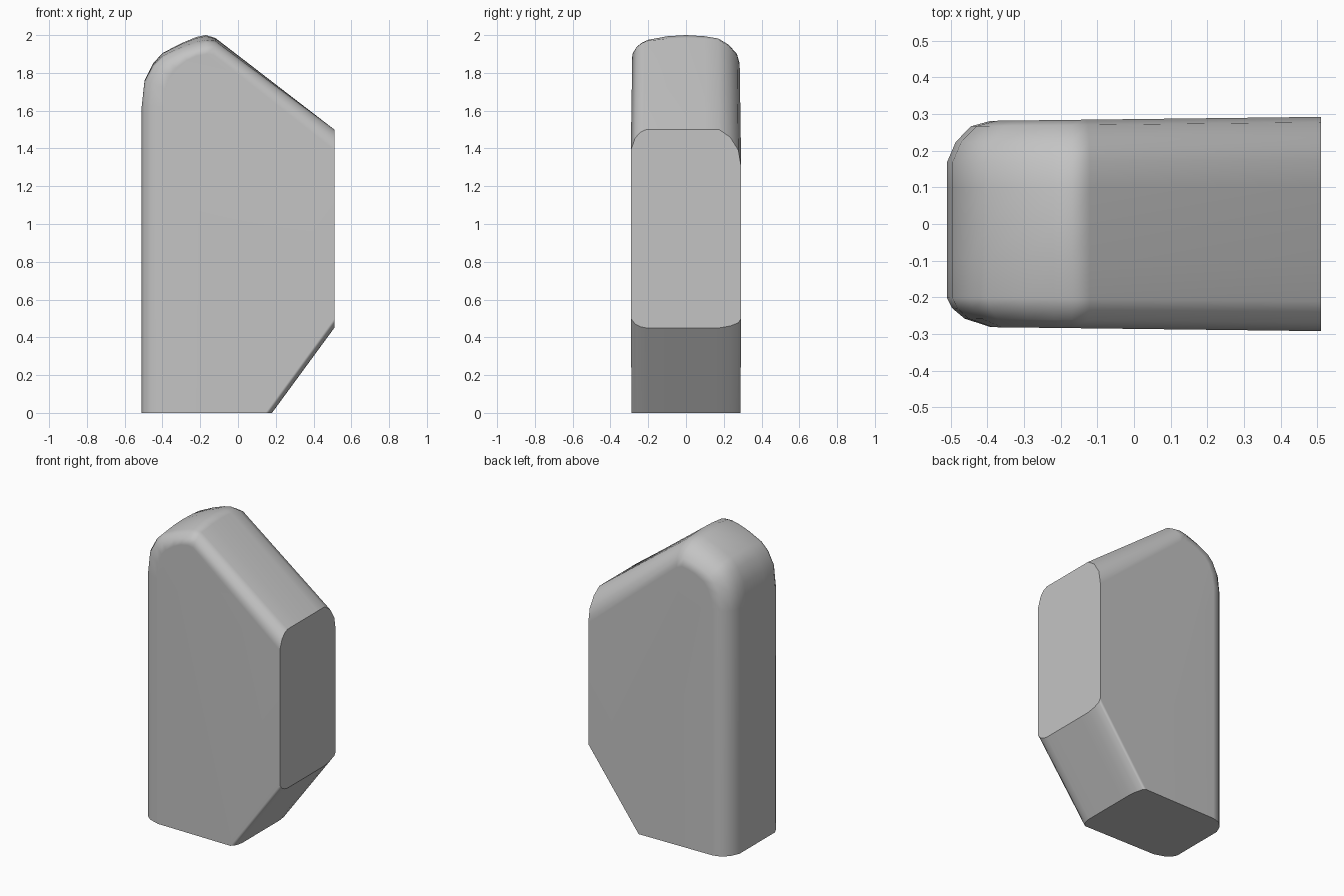
import bpy
import bmesh

if "Cube" in bpy.data.objects:
    bpy.data.objects.remove(bpy.data.objects["Cube"], do_unlink=True)

# One flat colour
grey = bpy.data.materials.new("plain_grey")
grey.use_nodes = True
colour = (0.55, 0.55, 0.55, 1)
grey.diffuse_color = colour
grey.node_tree.nodes["Principled BSDF"].inputs["Base Color"].default_value = colour

# Outline: x, z, inward shift at the front face, at the back face, crown drop
outline = [
    (-0.51, 0.0, (0.12, 0), (0.12, 0), 0),
    (-0.51, 1.62, (0.12, 0), (0.12, 0), 0),
    (-0.495, 1.76, (0.11, -0.03), (0.12, -0.05), 0.01),
    (-0.45, 1.85, (0.09, -0.04), (0.10, -0.07), 0.02),
    (-0.40, 1.905, (0.07, -0.05), (0.08, -0.08), 0.03),
    (-0.30, 1.957, (0.03, -0.05), (0.04, -0.09), 0.04),
    (-0.22, 1.99, (0, -0.05), (0, -0.10), 0.05),
    (-0.17, 2.0, (0, -0.05), (0, -0.10), 0.05),
    (-0.12, 1.985, (-0.01, -0.06), (-0.01, -0.12), 0.03),
    (0.51, 1.5, (0, -0.11), (0, -0.20), 0),
    (0.51, 0.45, (0, 0.05), (0, 0.05), 0),
    (0.18, 0.0, (-0.035, 0), (-0.035, 0), 0),
]

# Layers from front to back: share of the half depth, share of the shift
layers = [(-1, 1), (-0.92, 0.4), (-0.82, 0.12), (-0.72, 0), (-0.35, 0), (0, 0),
          (0.35, 0), (0.6, 0), (0.8, 0.2), (0.95, 0.55), (1, 1)]

bm = bmesh.new()
rings = []
for depth, amount in layers:
    ring = []
    for x, z, front, back, crown in outline:
        shift = front if depth < 0 else back
        px = x + shift[0] * amount
        pz = z + shift[1] * amount - crown * depth ** 2
        half_depth = 0.286 + 0.012 * px      # slightly wider to the left
        ring.append(bm.verts.new((px, depth * half_depth, pz)))
    rings.append(ring)

# Skin between layers, then the flat front and back
for a, b in zip(rings, rings[1:]):
    for i in range(len(a)):
        j = (i + 1) % len(a)
        bm.faces.new((a[i], a[j], b[j], b[i]))
bm.faces.new(rings[0])
bm.faces.new(rings[-1])
bmesh.ops.recalc_face_normals(bm, faces=bm.faces)
bm.normal_update()


def is_cut(face):
    return face.normal.x > 0.99 or face.normal.z < -0.99


# Smooth body with crisp borders around the two cut ends
for face in bm.faces:
    face.smooth = True
for edge in bm.edges:
    if any(is_cut(f) for f in edge.link_faces) and edge.calc_face_angle(0) > 0.4:
        edge.smooth = False

mesh = bpy.data.meshes.new("rounded_block")
bm.to_mesh(mesh)
bm.free()
mesh.materials.append(grey)
block = bpy.data.objects.new("rounded_block", mesh)
bpy.context.collection.objects.link(block)

# Keep the broad faces evenly shaded
weighted = block.modifiers.new("even_shading", 'WEIGHTED_NORMAL')
weighted.keep_sharp = True
